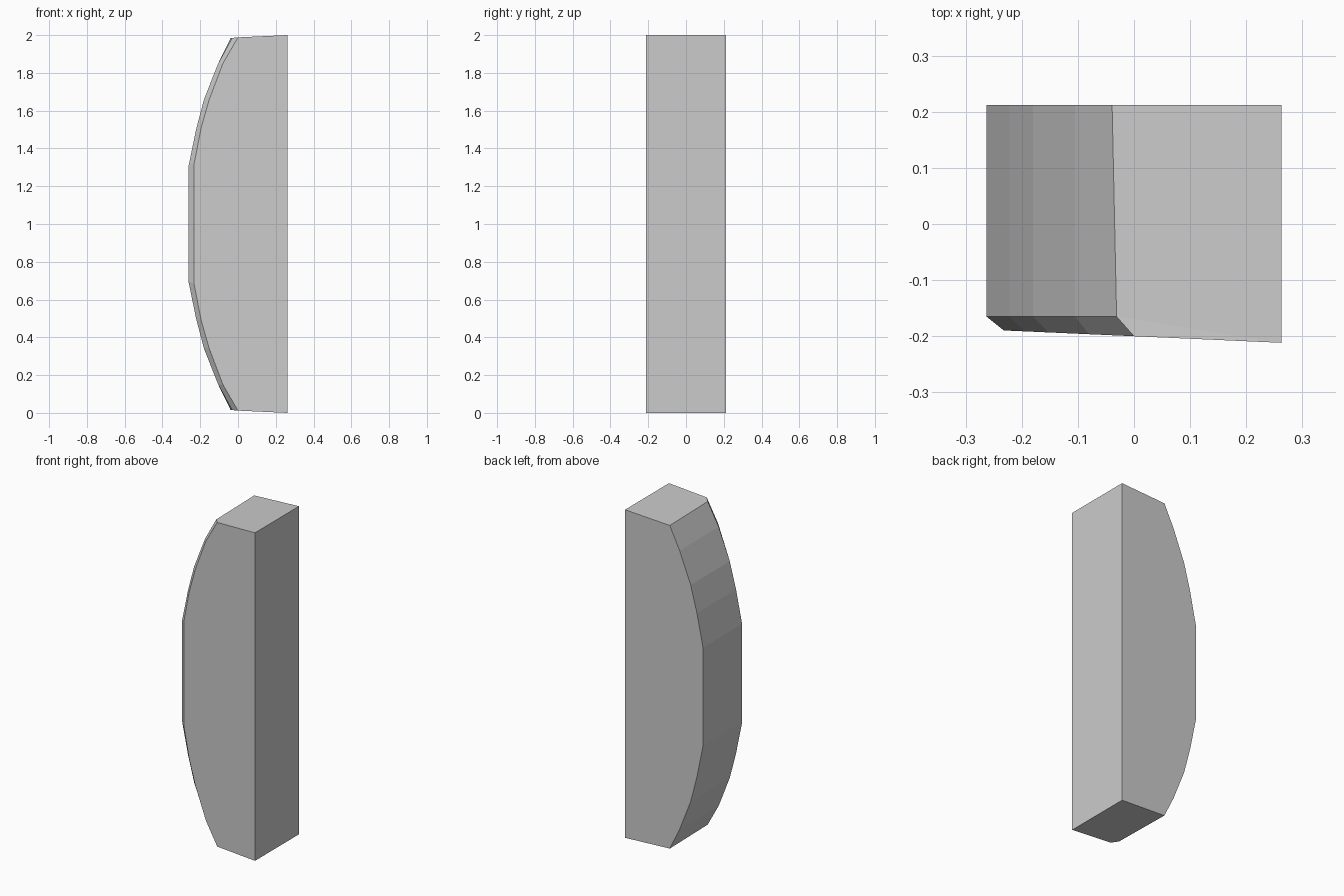
import bpy, bmesh, math

if "Cube" in bpy.data.objects:
    bpy.data.objects.remove(bpy.data.objects["Cube"])

# Upper half of the curved side (x, z): back outline and inset front outline
OUTER = [(-0.263, 1.30), (-0.222, 1.50), (-0.18, 1.66), (-0.105, 1.85), (-0.039, 1.985)]
INNER = [(-0.232, 1.32), (-0.195, 1.51), (-0.152, 1.66), (-0.08, 1.85), (0.0, 1.988)]
RIGHT, BACK, CHAMFER = 0.263, 0.212, -0.165


def outline(half):
    """Close a half curve into a full outline mirrored about z = 1."""
    lower = [(x, 2 - z) for x, z in reversed(half)]
    return lower + half + [(RIGHT, 2.0), (RIGHT, 0.0)]


def front_y(x):
    """Slightly slanted front plane."""
    return -0.2 - 0.0445 * x


bm = bmesh.new()
outer, inner = outline(OUTER), outline(INNER)

# Back outline, start of the chamfer, and front outline
rings = [
    [bm.verts.new((x, BACK, z)) for x, z in outer],
    [bm.verts.new((x + (0.008 if abs(x + 0.039) < 0.01 else 0),
                   front_y(x) if x == RIGHT else CHAMFER, z)) for x, z in outer],
    [bm.verts.new((x, front_y(x), z)) for x, z in inner],
]
n = len(outer)
for a, b in zip(rings, rings[1:]):
    for i in range(n):
        j = (i + 1) % n
        bm.faces.new((a[i], a[j], b[j], b[i]))
bm.faces.new(rings[0])
bm.faces.new(rings[-1])

# Merge the square corners where the chamfer fades out
bmesh.ops.remove_doubles(bm, verts=bm.verts[:], dist=0.0005)
bmesh.ops.recalc_face_normals(bm, faces=bm.faces[:])

mesh = bpy.data.meshes.new("curved_block")
bm.to_mesh(mesh)
bm.free()
block = bpy.data.objects.new("curved_block", mesh)
bpy.context.collection.objects.link(block)
